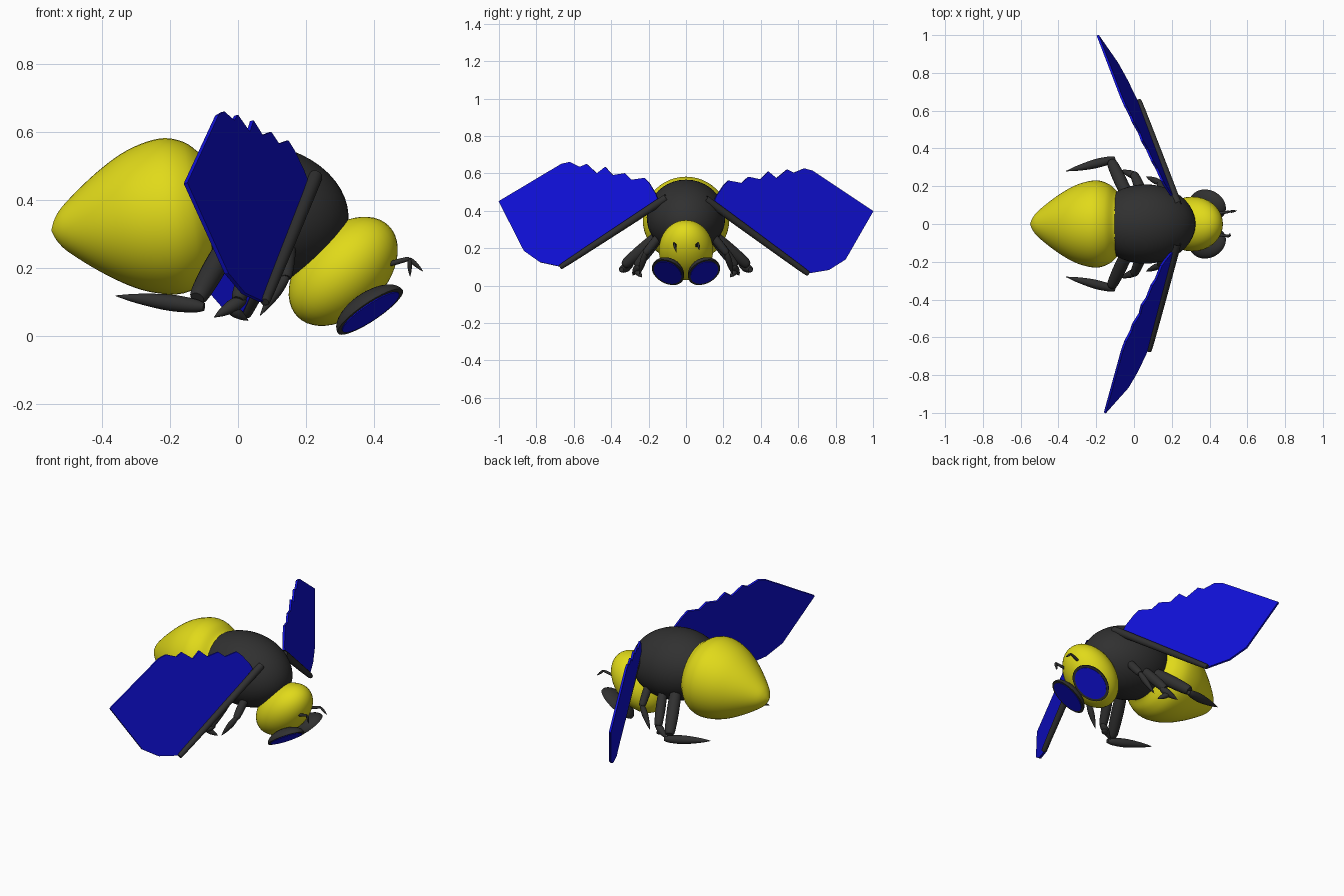
import bpy, bmesh, math
from mathutils import Vector, Matrix

cube = bpy.data.objects.get("Cube")
if cube:
    bpy.data.objects.remove(cube, do_unlink=True)


def material(name, rgb):
    m = bpy.data.materials.new(name)
    m.use_nodes = True
    m.diffuse_color = (*rgb, 1)
    m.node_tree.nodes["Principled BSDF"].inputs["Base Color"].default_value = (*rgb, 1)
    return m


YELLOW = material("yellow", (0.75, 0.7, 0.01))
DARK = material("charcoal", (0.03, 0.03, 0.03))
BLUE = material("blue", (0.005, 0.005, 0.68))


def finish(name, bm, mat, smooth=True):
    """Turn a bmesh into a named, coloured object."""
    bmesh.ops.recalc_face_normals(bm, faces=bm.faces)
    mesh = bpy.data.meshes.new(name)
    bm.to_mesh(mesh)
    bm.free()
    obj = bpy.data.objects.new(name, mesh)
    bpy.context.collection.objects.link(obj)
    mesh.materials.append(mat)
    if smooth:
        bpy.ops.object.select_all(action='DESELECT')
        obj.select_set(True)
        bpy.context.view_layer.objects.active = obj
        bpy.ops.object.shade_smooth_by_angle(angle=math.radians(40))
    return obj


def smooth_profile(pts, steps=5):
    """Catmull-Rom curve through (position, radius) points."""
    p = [Vector(q) for q in (pts[0], *pts, pts[-1])]
    out = []
    for a, b, c, d in zip(p, p[1:], p[2:], p[3:]):
        for i in range(steps):
            t = i / steps
            out.append((2 * b + (c - a) * t + (2 * a - 5 * b + 4 * c - d) * t ** 2
                        + (3 * b - a - 3 * c + d) * t ** 3) / 2)
    return out + [p[-1]]


def spindle(name, start, end, profile, mat, radius=1.0, sides=20):
    """Round part from start to end; profile gives (fraction, radius)."""
    start, end = Vector(start), Vector(end)
    axis = end - start
    turn = axis.to_track_quat('Z', 'Y').to_matrix()
    bm = bmesh.new()
    rings = []
    for t, r in smooth_profile(profile):
        r = max(r, 0.002) * radius
        rings.append([bm.verts.new(start + axis * t + turn @ Vector(
            (r * math.cos(a), r * math.sin(a), 0)))
            for a in (math.tau * i / sides for i in range(sides))])
    for low, high in zip(rings, rings[1:]):
        for i in range(sides):
            j = (i + 1) % sides
            bm.faces.new((low[i], low[j], high[j], high[i]))
    bm.faces.new(rings[0])
    bm.faces.new(rings[-1])
    return finish(name, bm, mat)


def ellipsoid(name, centre, radii, pitch, mat):
    bm = bmesh.new()
    bmesh.ops.create_uvsphere(bm, u_segments=40, v_segments=24, radius=1)
    bm.transform(Matrix.Translation(centre) @ Matrix.Rotation(pitch, 4, 'Y')
                 @ Matrix.Diagonal((*radii, 1)))
    return finish(name, bm, mat)


LIMB = [(0, 0.75), (0.1, 0.95), (0.5, 1), (0.9, 0.85), (1, 0.6)]
FOOT = [(0, 0.5), (0.12, 0.85), (0.4, 1), (0.75, 0.6), (1, 0.05)]
ROD = [(0, 0.8), (0.05, 1), (0.9, 0.75), (1, 0.5)]

# Body
spindle("abdomen", (-0.55, 0, 0.31), (-0.055, 0, 0.37),
        [(0, 0), (0.03, 0.035), (0.1, 0.075), (0.3, 0.152), (0.5, 0.208),
         (0.7, 0.231), (0.84, 0.212), (0.93, 0.172), (0.96, 0.17), (1, 0.172)],
        YELLOW, sides=48)
ellipsoid("thorax", (0.06, 0, 0.365), (0.267, 0.21, 0.2), math.radians(8), DARK)
ellipsoid("head", (0.31, 0, 0.19), (0.19, 0.145, 0.125), math.radians(-45), YELLOW)


# Eyes: a dark half shell closed by a blue plate
def eye(side, label):
    n = Vector((0.53, 0.3 * side, -0.79)).normalized()
    u = Vector((0.82, 0, 0.57))
    u = (u - n * u.dot(n)).normalized()
    v = n.cross(u)
    frame = Matrix((u, v, n)).transposed().to_4x4()
    frame = Matrix.Translation((0.39, 0.097 * side, 0.071)) @ frame
    bm = bmesh.new()
    bmesh.ops.create_uvsphere(bm, u_segments=36, v_segments=20, radius=1)
    for vert in bm.verts:
        vert.co.z = min(vert.co.z, 0)
    bm.transform(frame @ Matrix.Diagonal((0.115, 0.09, 0.055, 1)))
    finish(label + "_eye_shell", bm, DARK)
    bm = bmesh.new()
    bmesh.ops.create_cone(bm, cap_ends=True, segments=36, radius1=1, radius2=1, depth=1)
    bm.transform(frame @ Matrix.Diagonal((0.1, 0.077, 0.006, 1)))
    finish(label + "_eye_lens", bm, BLUE)


# Wings: flat scalloped blade (y, z outline) with a dark spar on the lower edge
OUTLINE = [(0.15, 0.46), (0.665, 0.1), (0.78, 0.125), (0.865, 0.185), (1, 0.45),
           (0.665, 0.65), (0.62, 0.66), (0.565, 0.634), (0.53, 0.65), (0.475, 0.6),
           (0.43, 0.634), (0.39, 0.59), (0.325, 0.6), (0.29, 0.565), (0.22, 0.575),
           (0.195, 0.548), (0.16, 0.49)]


def wing(side, label, droop, sweep, lean):
    def place(y, z):
        dy, dz = y - 0.15, z - 0.46
        y, z = dy + droop * dz, dz - droop * dy
        return Vector((0.2 - sweep * y - lean * z, side * (y + 0.15), z + 0.46 - droop / 5))

    bm = bmesh.new()
    bm.faces.new([bm.verts.new(place(*p)) for p in OUTLINE])
    blade = finish(label + "_wing_blade", bm, BLUE, smooth=False)
    thick = blade.modifiers.new("thickness", 'SOLIDIFY')
    thick.thickness = 0.012
    thick.offset = 0
    shift = Vector((0.012, 0, 0))
    spindle(label + "_wing_spar", place(0.12, 0.46) + shift, place(0.67, 0.1) + shift,
            ROD, DARK, 0.021)


# Legs: (name, hip, knee, thigh radius, foot start, foot tip, foot radius)
LEGS = [("rear", (-0.03, 0.14, 0.27), (-0.12, 0.33, 0.11), 0.034,
         (-0.1, 0.345, 0.085), (-0.36, 0.28, 0.118), 0.024),
        ("middle", (0.05, 0.15, 0.25), (0.0, 0.265, 0.105), 0.027,
         (0.02, 0.25, 0.11), (-0.07, 0.285, 0.055), 0.02),
        ("fore", (0.15, 0.13, 0.28), (0.14, 0.22, 0.17), 0.023,
         (0.145, 0.215, 0.18), (0.065, 0.25, 0.06), 0.017)]


def flip(p, side):
    return (p[0], p[1] * side, p[2])


for side, label in ((-1, "front"), (1, "back")):
    eye(side, label)
    for part, hip, knee, thick, heel, tip, thin in LEGS:
        name = f"{label}_{part}_leg"
        spindle(name + "_thigh", flip(hip, side), flip(knee, side), LIMB, DARK, thick)
        spindle(name + "_foot", flip(heel, side), flip(tip, side), FOOT, DARK, thin)
    spindle(label + "_middle_leg_claw", flip((-0.03, 0.27, 0.085), side),
            flip((0.03, 0.235, 0.045), side), FOOT, DARK, 0.016)
    # Bent antennae
    bend = flip((0.505, 0.065, 0.228), side)
    spindle(label + "_antenna_base", flip((0.44, 0.055, 0.21), side), bend,
            LIMB, DARK, 0.008, 10)
    spindle(label + "_antenna_tip", bend,
            (0.545, 0.07, 0.19) if side > 0 else (0.507, -0.05, 0.175),
            FOOT, DARK, 0.007, 10)

wing(-1, "front", 0, 0.42, 0.24)
wing(1, "back", 0.05, 0.47, 0.13)
